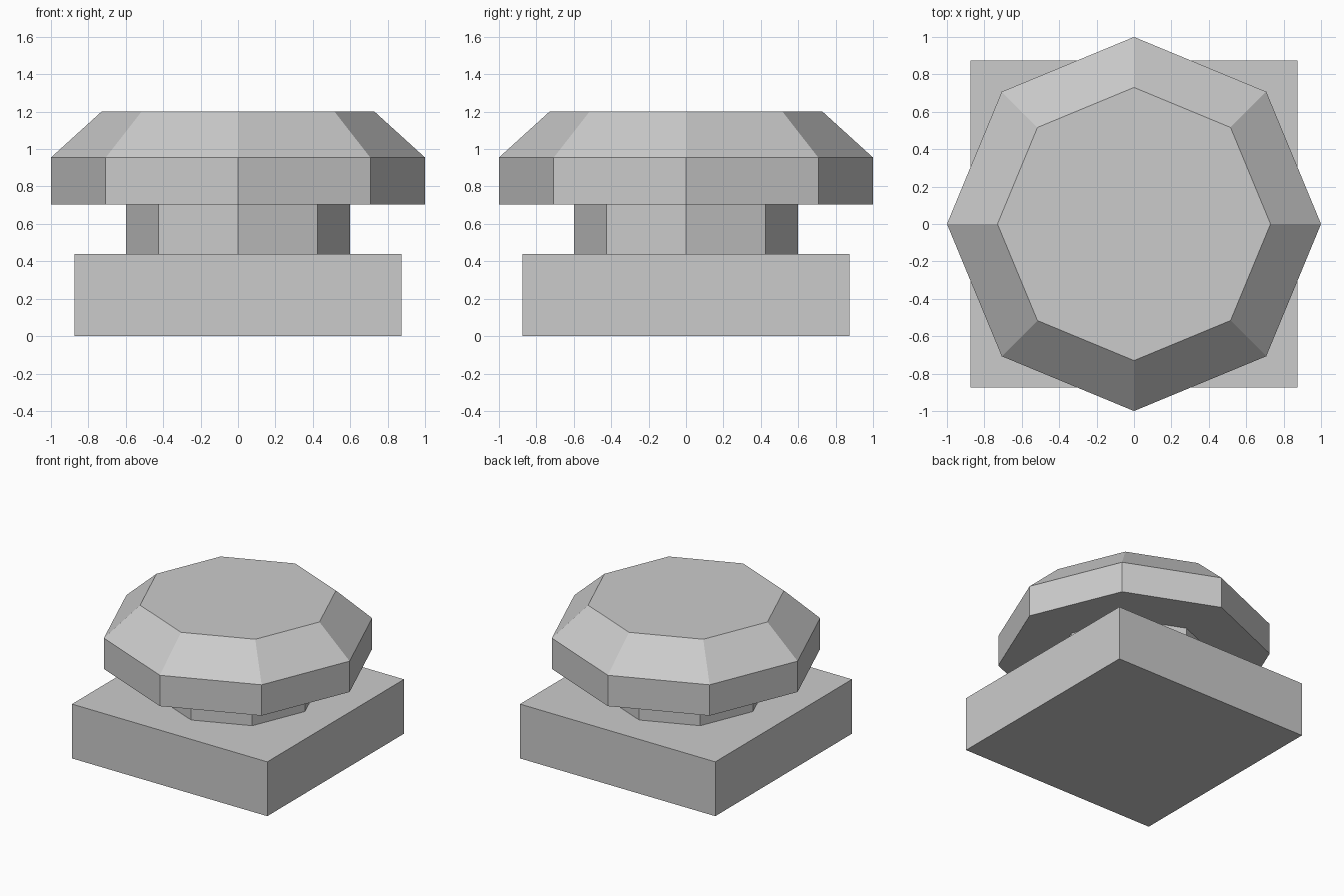
import bpy, bmesh
from math import cos, sin, tau

if "Cube" in bpy.data.objects:
    bpy.data.objects.remove(bpy.data.objects["Cube"])


def stacked_prism(name, sides, rings):
    """Closed flat-faced solid through (radius, z) rings, with a corner on +x."""
    bm = bmesh.new()
    loops = [[bm.verts.new((r * cos(tau * i / sides), r * sin(tau * i / sides), z))
              for i in range(sides)] for r, z in rings]
    for low, high in zip(loops, loops[1:]):
        for i in range(sides):
            j = (i + 1) % sides
            bm.faces.new((low[i], low[j], high[j], high[i]))
    bm.faces.new(loops[0][::-1])
    bm.faces.new(loops[-1])
    mesh = bpy.data.meshes.new(name)
    bm.to_mesh(mesh)
    bm.free()
    obj = bpy.data.objects.new(name, mesh)
    bpy.context.collection.objects.link(obj)
    return obj


# Square base block
bpy.ops.mesh.primitive_cube_add(size=1, location=(0, 0, 0.22))
base = bpy.context.object
base.name = "base"
base.scale = (1.75, 1.75, 0.44)

# Octagonal stem between base and cap
stacked_prism("stem", 8, [(0.6, 0.44), (0.6, 0.705)])

# Octagonal push cap with a sloped shoulder
stacked_prism("button_cap", 8, [(1.0, 0.705), (1.0, 0.955), (0.73, 1.2)])
